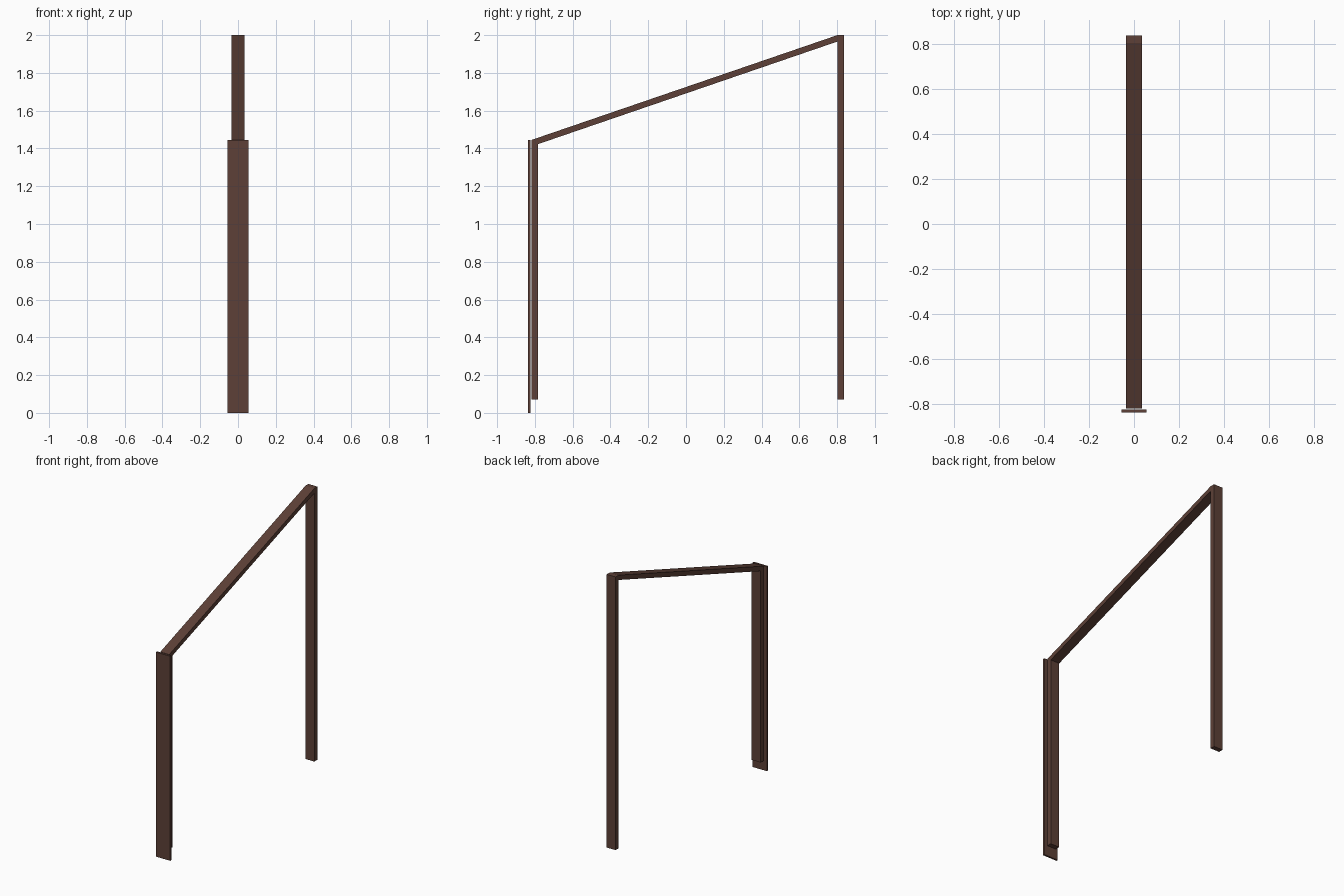
import bpy, bmesh

if "Cube" in bpy.data.objects:
    bpy.data.objects.remove(bpy.data.objects["Cube"])

brown = bpy.data.materials.new("dark brown")
brown.diffuse_color = (0.1095, 0.0513, 0.0382, 1)
brown.use_nodes = True
brown.node_tree.nodes["Principled BSDF"].inputs["Base Color"].default_value = brown.diffuse_color


def extrude_profile(name, points, half_width):
    """Extrude a (y, z) outline symmetrically along x."""
    bm = bmesh.new()
    face = bm.faces.new([bm.verts.new((-half_width, y, z)) for y, z in points])
    ext = bmesh.ops.extrude_face_region(bm, geom=[face])
    moved = [v for v in ext["geom"] if isinstance(v, bmesh.types.BMVert)]
    bmesh.ops.translate(bm, verts=moved, vec=(2 * half_width, 0, 0))
    bmesh.ops.recalc_face_normals(bm, faces=bm.faces)
    mesh = bpy.data.meshes.new(name)
    bm.to_mesh(mesh)
    bm.free()
    mesh.materials.append(brown)
    obj = bpy.data.objects.new(name, mesh)
    bpy.context.collection.objects.link(obj)
    return obj


W = 0.035                        # half width of the frame bars
F0, F1 = -0.818, -0.784          # front post depth
B0, B1 = 0.802, 0.836            # back post depth
FOOT, LOW, HIGH, T = 0.07, 1.445, 2.0, 0.034


def top(y):
    """Height of the sloping rail's upper edge."""
    return LOW + (HIGH - LOW) * (y - F0) / (B0 - F0)


# Posts, mitred under the rail at the front and flat topped at the back
extrude_profile("front_post", [(F0, FOOT), (F1, FOOT), (F1, top(F1) - T), (F0, LOW - T)], W)
extrude_profile("back_post", [(B0, FOOT), (B1, FOOT), (B1, HIGH), (B0, HIGH)], W)

# Sloping rail joining the post tops
extrude_profile("sloping_rail", [(F0, LOW - T), (B0, HIGH - T), (B0, HIGH), (F0, LOW)], W)

# Wider cover board in front of the front post, reaching the ground
extrude_profile("front_board", [(-0.836, 0), (-0.823, 0), (-0.823, LOW), (-0.836, LOW)], 0.055)
